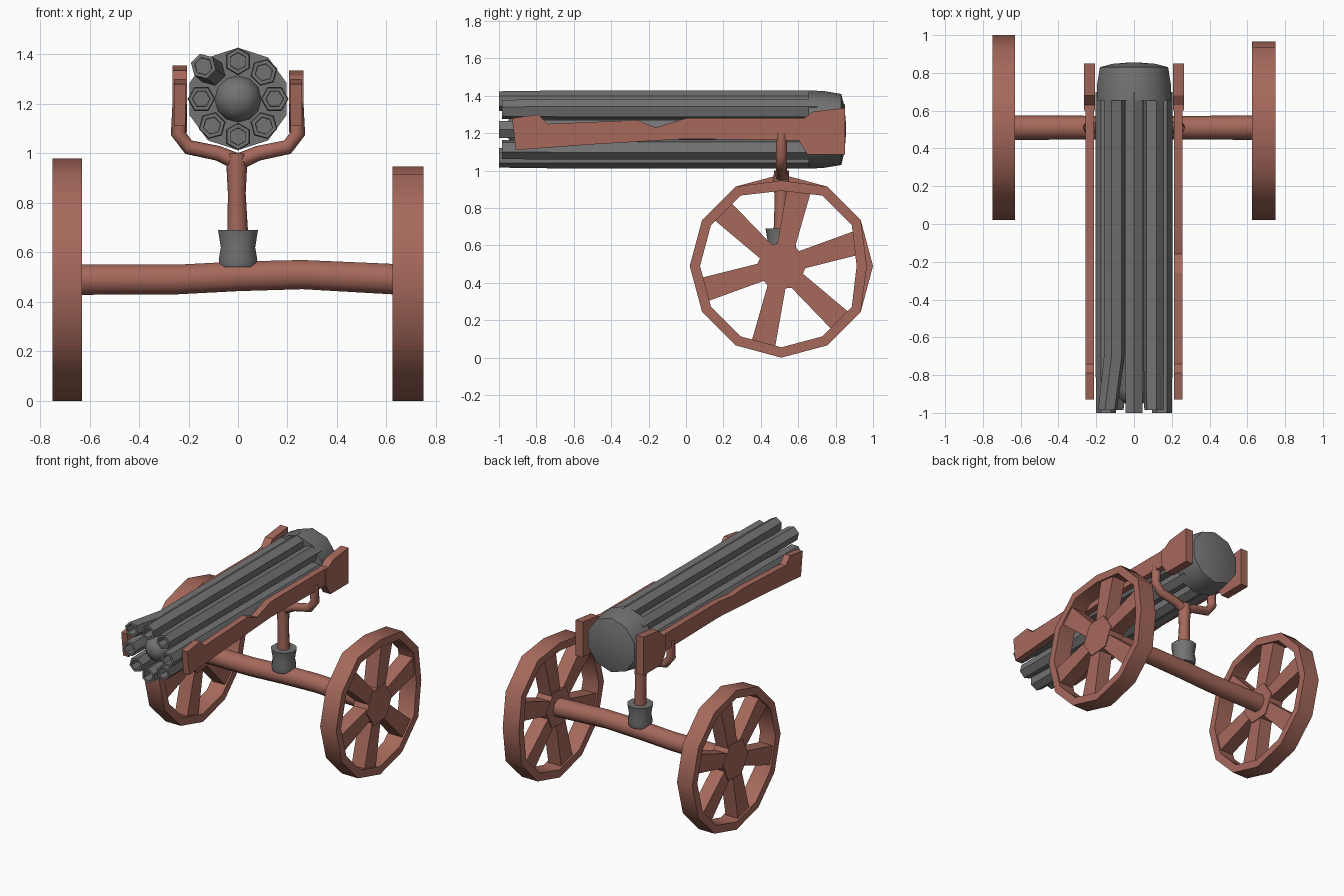
import bpy, bmesh
from math import sin, cos, pi, radians
from mathutils import Vector

if "Cube" in bpy.data.objects:
    bpy.data.objects.remove(bpy.data.objects["Cube"], do_unlink=True)


def material(name, rgb):
    m = bpy.data.materials.new(name)
    m.use_nodes = True
    m.diffuse_color = (*rgb, 1)
    m.node_tree.nodes["Principled BSDF"].inputs["Base Color"].default_value = (*rgb, 1)
    return m


WOOD = material("red brown wood", (0.38, 0.14, 0.105))
IRON = material("grey iron", (0.17, 0.17, 0.17))


def finish(name, bm, mat, angle=50):
    bmesh.ops.recalc_face_normals(bm, faces=bm.faces)
    me = bpy.data.meshes.new(name)
    bm.to_mesh(me)
    bm.free()
    me.materials.append(mat)
    ob = bpy.data.objects.new(name, me)
    bpy.context.collection.objects.link(ob)
    bpy.ops.object.select_all(action='DESELECT')
    ob.select_set(True)
    bpy.context.view_layer.objects.active = ob
    bpy.ops.object.shade_smooth_by_angle(angle=radians(angle))
    return ob


def sweep(name, path, n, mat, axis=None, turn=0.0):
    """Closed tube along path entries (x, y, z, radius)."""
    bm = bmesh.new()
    pts = [Vector(p[:3]) for p in path]
    rings = []
    for i, p in enumerate(pts):
        t = Vector(axis) if axis else pts[min(i + 1, len(pts) - 1)] - pts[max(i - 1, 0)]
        t.normalize()
        ref = Vector((1, 0, 0)) if abs(t.y) > 0.7 else Vector((0, 1, 0))
        u = (ref - t * ref.dot(t)).normalized()
        v = t.cross(u)
        angles = [2 * pi * k / n + turn for k in range(n)]
        rings.append([bm.verts.new(p + path[i][3] * (u * cos(a) + v * sin(a))) for a in angles])
    for a, b in zip(rings, rings[1:]):
        for k in range(n):
            bm.faces.new((a[k], a[(k + 1) % n], b[(k + 1) % n], b[k]))
    bm.faces.new(rings[0])
    bm.faces.new(rings[-1])
    return finish(name, bm, mat)


def plank(name, outline, x0, x1, mat):
    """Side outline (y, z) extruded between x0 and x1."""
    bm = bmesh.new()
    face = bm.faces.new([bm.verts.new((x0, y, z)) for y, z in outline])
    new = bmesh.ops.extrude_face_region(bm, geom=[face])["geom"]
    bmesh.ops.translate(bm, vec=(x1 - x0, 0, 0), verts=[g for g in new if isinstance(g, bmesh.types.BMVert)])
    return finish(name, bm, mat, 20)


# Wheels: twelve-sided rim, six flared spokes, six-sided hub
CY, CZ, R = 0.51, 0.49, 0.49


def polar(r, deg):
    return CY + r * cos(radians(deg)), CZ + r * sin(radians(deg))


def wheel(side, x0, x1, dent):
    bm = bmesh.new()
    loops = []
    for r, x in ((R, x0), (R, x1), (R - 0.055, x1), (R - 0.055, x0)):
        radii = [r - (dent if k in (0, 3) else 0) for k in range(12)]
        loops.append([bm.verts.new((x, *polar(radii[k], k * 30))) for k in range(12)])
    for a, b in zip(loops, loops[1:] + loops[:1]):
        for k in range(12):
            bm.faces.new((a[k], a[(k + 1) % 12], b[(k + 1) % 12], b[k]))
    finish(side + "_wheel_rim", bm, WOOD, 40)
    inset = 0.012 if x1 > x0 else -0.012
    plank(side + "_wheel_hub", [polar(0.14, 5 + 60 * k) for k in range(6)],
          x0 + inset / 2, x1 - inset / 2, WOOD)
    for k in range(6):
        a = 17 + 60 * k
        outline = [polar(0.1, a - 28), polar(0.44, a - 8.5), polar(0.44, a + 8.5), polar(0.1, a + 28)]
        plank(f"{side}_wheel_spoke_{k + 1}", outline, x0 + inset, x1 - inset, WOOD)


wheel("left", 0.625, 0.75, 0.033)
wheel("right", -0.63, -0.75, 0)

# Axle, slightly bowed
sweep("axle", [(-0.66, CY, 0.49, 0.065), (-0.25, CY, 0.49, 0.063), (0, CY, 0.503, 0.063),
               (0.26, CY, 0.51, 0.062), (0.66, CY, 0.49, 0.065)], 10, WOOD, (1, 0, 0))

# Collar and post
sweep("collar", [(0, CY, 0.54, 0.075), (0, CY, 0.57, 0.082), (0, CY, 0.62, 0.073),
                 (0, CY, 0.69, 0.085)], 10, IRON)
sweep("post", [(0, CY, 0.64, 0.043), (-0.005, CY, 0.84, 0.036), (-0.005, CY, 0.95, 0.042),
               (-0.005, CY, 1.0, 0.04)], 8, WOOD, (0, 0, 1))

# Yoke arms
for side, s in (("left", 1), ("right", -1)):
    sweep(side + "_yoke_arm", [(0, CY, 0.965, 0.034), (0.08 * s, CY, 1.0, 0.03), (0.2 * s, CY, 1.025, 0.03),
                               (0.242 * s, CY, 1.08, 0.03), (0.235 * s, CY, 1.2, 0.03)], 8, WOOD)

# Side rails with raised rear blocks
for side, s, notch, top in (("left", 1, 0.04, 1.335), ("right", -1, 0.01, 1.355)):
    rail = [(-0.93, 1.28), (-0.79, 1.30), (-0.74, 1.25), (-0.26, 1.27), (-0.16, 1.27 - notch),
            (0, 1.28), (0.66, 1.28), (0.66, 1.16), (0, 1.17), (-0.5, 1.14), (-0.91, 1.11)]
    plank(side + "_rail", rail, 0.213 * s, 0.258 * s, WOOD)
    block = [(0.63, 1.28), (0.68, top - 0.02), (0.85, top), (0.85, 1.085), (0.65, 1.085), (0.6, 1.165), (0.6, 1.28)]
    plank(side + "_rail_block", block, 0.207 * s, 0.265 * s, WOOD)

# Breech drum with shallow domed back
AZ = 1.22
sweep("breech", [(0, 0.655, AZ, 0.207), (0, 0.74, AZ, 0.205), (0, 0.83, AZ, 0.19), (0, 0.848, AZ, 0.12),
                 (0, 0.855, AZ, 0.03)], 10, IRON, (0, 1, 0), pi / 10)

# Central core with rounded tip
sweep("core", [(0, 0.7, AZ, 0.095), (0, -0.88, AZ, 0.095), (0, -0.92, AZ, 0.08),
               (0, -0.95, AZ, 0.05), (0, -0.96, AZ, 0.015)], 12, IRON, (0, 1, 0))

# Ring of eight hollow barrels, one bent outward at the muzzle
for k in range(8):
    a = k * pi / 4
    x, z = 0.148 * cos(a), AZ + 0.152 * sin(a)
    bend = 0.035 if k == 3 else 0
    mx, mz = x - bend, z + bend * 0.7
    muzzle = -0.985 if k % 2 else -1.0
    sweep(f"barrel_{k + 1}", [(x, 0.7, z, 0.056), (x, -0.7, z, 0.056), (mx, muzzle, mz, 0.052),
                              (mx, muzzle, mz, 0.036), (mx, muzzle + 0.1, mz, 0.034)],
          6, IRON, (0, 1, 0), a)
